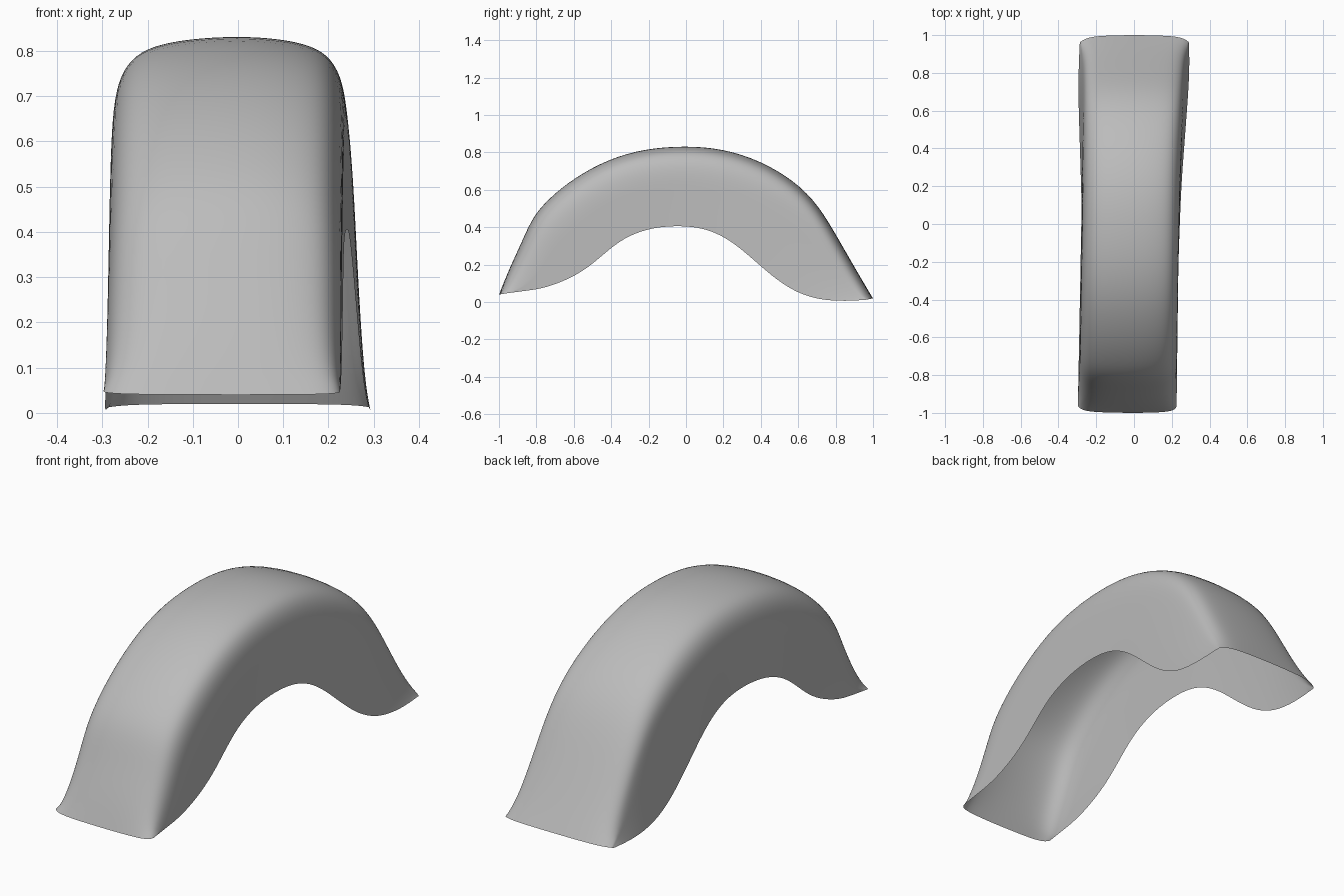
import bpy
import bmesh
from mathutils import Vector

default_cube = bpy.data.objects.get("Cube")
if default_cube:
    bpy.data.objects.remove(default_cube, do_unlink=True)

# Plain grey paint
paint = bpy.data.materials.new("plain grey")
paint.use_nodes = True
grey = (0.5, 0.5, 0.5, 1)
paint.diffuse_color = grey
paint.node_tree.nodes["Principled BSDF"].inputs["Base Color"].default_value = grey

# Side profile, front to back: crown (y, z) paired with lower rim (y, z)
STATIONS = [
    ((-1, .04), (-.96, .047)),
    ((-.95, .17), (-.86, .06)),
    ((-.88, .32), (-.75, .075)),
    ((-.82, .46), (-.61, .13)),
    ((-.73, .56), (-.5, .2)),
    ((-.6, .665), (-.36, .33)),
    ((-.42, .765), (-.23, .385)),
    ((-.22, .823), (-.12, .405)),
    ((0, .838), (0, .408)),
    ((.2, .822), (.12, .39)),
    ((.4, .757), (.25, .325)),
    ((.58, .65), (.39, .2)),
    ((.71, .52), (.52, .09)),
    ((.82, .33), (.66, .02)),
    ((.92, .155), (.82, .003)),
    ((1, .02), (.96, .012)),
]

# Rounded shoulder: fraction of half width, depth below the crown
SHOULDER = [(0, 0), (.4, .006), (.7, .022), (.87, .05), (.97, .1), (1, .17)]
SIDE_STEPS = 4


def blend(keys, y):
    """Piecewise linear value along the length."""
    for (a, va), (b, vb) in zip(keys, keys[1:]):
        if y <= b:
            return va + (vb - va) * max(0, y - a) / (b - a)
    return keys[-1][1]


LEFT_CROWN = [(-1, .225), (-.2, .235), (.3, .24), (1, .262)]
LEFT_RIM = [(-1, .225), (-.2, .235), (.2, .25), (.8, .295), (1, .29)]
RIGHT_CROWN = [(-1, .285), (-.2, .275), (.3, .265), (1, .25)]
RIGHT_RIM = [(-1, .298), (-.7, .292), (.1, .277), (.75, .297), (1, .285)]
SHARPNESS = [(-1, 1), (.3, 1), (.8, .55), (1, .35)]


def half_section(crown, rim, crown_keys, rim_keys, side):
    """Points from the centre of the crown, over the shoulder, to the rim."""
    top, low = Vector((0, *crown)), Vector((0, *rim))
    length = (low - top).length
    scale = min(blend(SHARPNESS, crown[0]), length / .2)
    offsets = [(f, d * scale) for f, d in SHOULDER]
    last = offsets[-1][1]
    offsets += [(1, last + (length - last) * i / SIDE_STEPS)
                for i in range(1, SIDE_STEPS + 1)]
    points = []
    for fraction, depth in offsets:
        t = depth / length
        p = top.lerp(low, t)
        crown_x, rim_x = blend(crown_keys, p.y), blend(rim_keys, p.y)
        p.x = side * fraction * (crown_x + (rim_x - crown_x) * t)
        points.append(p)
    return points


# Open arched shell lofted through the sections
bm = bmesh.new()
rows = []
for crown, rim in STATIONS:
    right = half_section(crown, rim, RIGHT_CROWN, RIGHT_RIM, -1)
    left = half_section(crown, rim, LEFT_CROWN, LEFT_RIM, 1)
    rows.append([bm.verts.new(p) for p in right[::-1] + left[1:]])
for a, b in zip(rows, rows[1:]):
    for i in range(len(a) - 1):
        bm.faces.new((a[i], a[i + 1], b[i + 1], b[i]))

mesh = bpy.data.meshes.new("fender_shell")
bm.to_mesh(mesh)
bm.free()
mesh.materials.append(paint)
fender = bpy.data.objects.new("fender_shell", mesh)
bpy.context.collection.objects.link(fender)

# Smooth surface
mesh.polygons.foreach_set("use_smooth", [True] * len(mesh.polygons))
subdivision = fender.modifiers.new("smooth_surface", 'SUBSURF')
subdivision.levels = subdivision.render_levels = 2
subdivision.boundary_smooth = 'PRESERVE_CORNERS'
